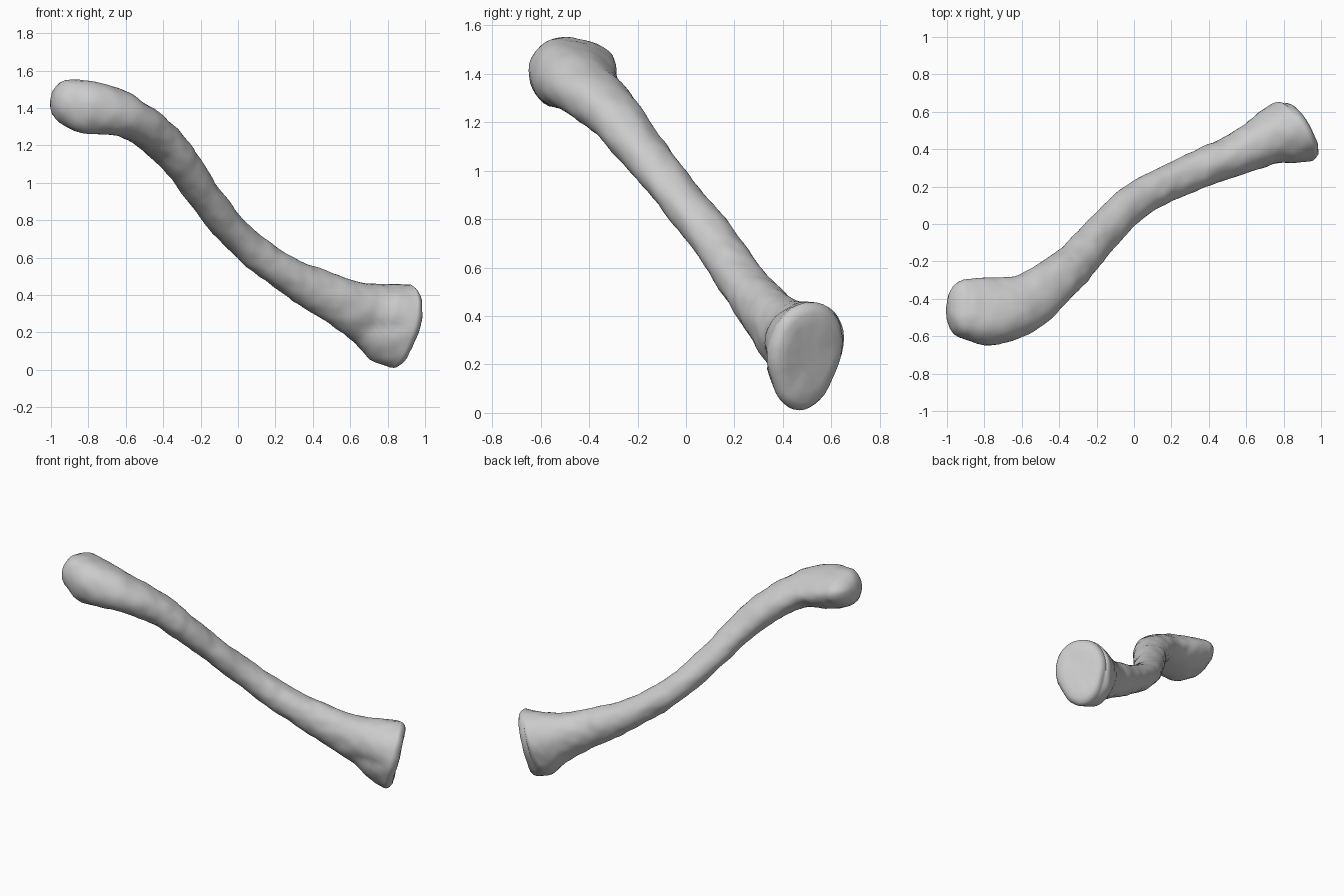
import bpy, bmesh, math
from mathutils import Vector, noise

cube = bpy.data.objects.get("Cube")
if cube:
    bpy.data.objects.remove(cube, do_unlink=True)

SIDES, STEPS = 40, 9

# Shaft stations: x, y, z, half width, half height, roll in degrees, egg, wedge
stations = [
    (-0.92, -0.45, 1.442, 0.157, 0.113, 5, 0, 0.3),
    (-0.79, -0.468, 1.403, 0.183, 0.138, 5, 0, 0.3),
    (-0.60, -0.43, 1.355, 0.157, 0.112, 4, 0, 0.15),
    (-0.42, -0.305, 1.235, 0.127, 0.102, 0, 0, 0),
    (-0.30, -0.195, 1.10, 0.11, 0.09, 0, 0, 0),
    (-0.18, -0.058, 0.93, 0.10, 0.085, 0, 0, 0),
    (0.00, 0.117, 0.712, 0.097, 0.083, 0, 0, 0),
    (0.18, 0.215, 0.565, 0.097, 0.092, 0, 0, 0),
    (0.36, 0.297, 0.457, 0.103, 0.108, 0, 0, 0),
    (0.54, 0.367, 0.367, 0.112, 0.13, 0, 0.05, 0),
    (0.68, 0.438, 0.303, 0.132, 0.168, 0, 0.1, 0),
    (0.78, 0.482, 0.255, 0.165, 0.213, 0, 0.15, 0),
    (0.865, 0.488, 0.235, 0.174, 0.23, 0, 0.15, 0),
]
rows = [list(s) for s in stations]
last = len(rows) - 1

# Section directions follow the path, with chosen directions at the two ends
normals = [Vector((0.95, -0.05, -0.25)).normalized()]
for before, after in zip(rows, rows[2:]):
    normals.append((Vector(after[:3]) - Vector(before[:3])).normalized())
normals.append(Vector((0.84, 0.50, -0.23)).normalized())


def spline(i, t):
    quad = [rows[max(0, min(last, i + k))] for k in (-1, 0, 1, 2)]
    value = []
    for a, b, c, d in zip(*quad):
        k1, k2, k3 = c - a, 2 * a - 5 * b + 4 * c - d, 3 * b - a - 3 * c + d
        value.append(b + (k1 * t + k2 * t * t + k3 * t ** 3) / 2)
    return value, normals[i].lerp(normals[i + 1], t).normalized()


def ring(row, normal, scale=1.0, push=0.0):
    centre = Vector(row[:3]) + normal * push
    half_w, half_h, roll, egg, wedge = row[3:]
    side = Vector((0, 0, 1)).cross(normal).normalized()
    up = normal.cross(side)
    roll = math.radians(roll)
    side, up = (side * math.cos(roll) + up * math.sin(roll),
                up * math.cos(roll) - side * math.sin(roll))
    points = []
    for i in range(SIDES):
        a = 2 * math.pi * i / SIDES
        c, s = math.cos(a), math.sin(a)
        width = half_w * (1 + egg * s)
        height = half_h * (1 - wedge * c)
        points.append(centre + (side * c * width + up * s * height) * scale)
    return points


# Loft rings along the shaft, with rounded caps at both ends
samples = [spline(i, k / STEPS) for i in range(last) for k in range(STEPS)]
samples.append(spline(last - 1, 1.0))

rings = []
for scale, push in ((0.25, -0.08), (0.5, -0.07), (0.73, -0.052), (0.9, -0.027)):
    rings.append(ring(*samples[0], scale, push))
rings += [ring(row, normal) for row, normal in samples]
for scale, push in ((0.98, 0.016), (0.92, 0.033), (0.82, 0.044), (0.6, 0.046), (0.3, 0.042)):
    rings.append(ring(*samples[-1], scale, push))

bm = bmesh.new()
loops = [[bm.verts.new(p) for p in points] for points in rings]
for lower, upper in zip(loops, loops[1:]):
    for i in range(SIDES):
        j = (i + 1) % SIDES
        bm.faces.new((lower[i], lower[j], upper[j], upper[i]))
bm.faces.new(list(reversed(loops[0])))
bm.faces.new(loops[-1])
bmesh.ops.recalc_face_normals(bm, faces=bm.faces)
bm.normal_update()

# Gentle surface unevenness
for v in bm.verts:
    bump = 0.007 * noise.noise(v.co * 7) + 0.005 * noise.noise(v.co * 17)
    v.co += v.normal * bump

# Groove on the front of the flared end
for v in bm.verts:
    if v.co.x > 0.62 and v.normal.y < -0.3:
        along = max(0, 1 - abs(v.co.x - 0.79) / 0.15)
        across = math.exp(-((v.co.z - 0.23) / 0.03) ** 2)
        v.co -= v.normal * 0.016 * along * across

mesh = bpy.data.meshes.new("bone_shaft")
bm.to_mesh(mesh)
bm.free()
bone = bpy.data.objects.new("bone_shaft", mesh)
bpy.context.collection.objects.link(bone)

# Bone colour
grey = (0.6, 0.6, 0.6, 1)
mat = bpy.data.materials.new("bone_grey")
mat.use_nodes = True
mat.diffuse_color = grey
mat.node_tree.nodes["Principled BSDF"].inputs["Base Color"].default_value = grey
mesh.materials.append(mat)

bpy.context.view_layer.objects.active = bone
bone.select_set(True)
bpy.ops.object.shade_smooth_by_angle(angle=math.radians(50))
